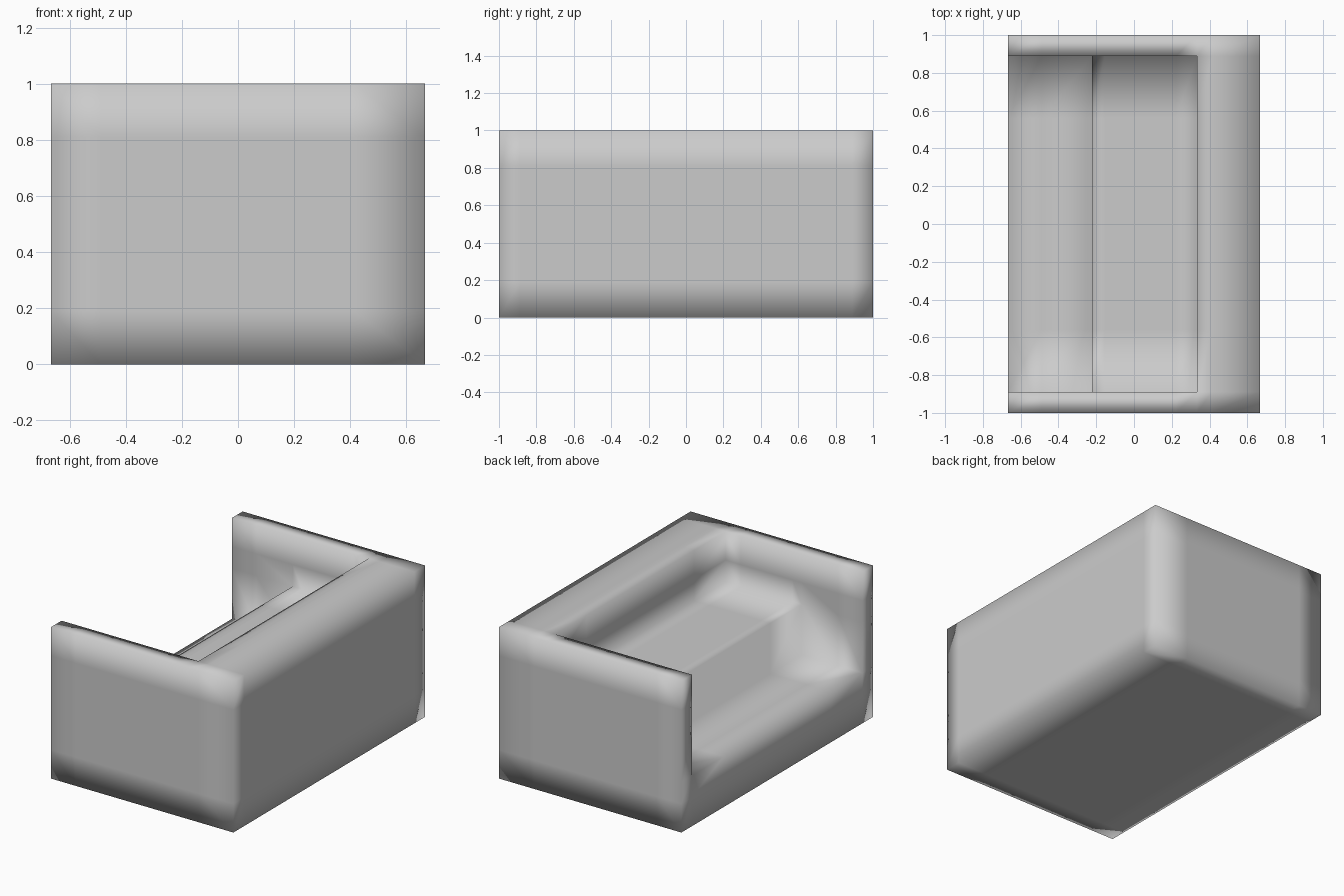
import bpy, bmesh

if "Cube" in bpy.data.objects:
    bpy.data.objects.remove(bpy.data.objects["Cube"])

# Grid lines: real edges of the steps and walls plus support lines for the soft shading
U = 1 / 9
XS = [-6*U, -4.4*U, -2*U, -1.4*U, 2*U, 3*U, 3.7*U, 6*U]
YS = [-1, -8*U, -0.56, 0.56, 8*U, 1]
ZS = [0, 0.19, 1/3, 2/3, 0.81, 1]


def mid(values, i):
    return (values[i] + values[i + 1]) / 2


def solid(c):
    """True where the block is filled: low step, high step, back and two side walls."""
    if any(not 0 <= i < len(v) - 1 for i, v in zip(c, (XS, YS, ZS))):
        return False
    x, y, z = (mid(v, i) for v, i in zip((XS, YS, ZS), c))
    if abs(y) > 8*U or x > 3*U:
        return True
    return z < (1/3 if x < -2*U else 2/3)


bm = bmesh.new()
verts = {}


def vert(key):
    if key not in verts:
        i, j, k = key
        verts[key] = bm.verts.new((XS[i], YS[j], ZS[k]))
    return verts[key]


# Outer skin of the filled cells
for i in range(len(XS) - 1):
    for j in range(len(YS) - 1):
        for k in range(len(ZS) - 1):
            cell = (i, j, k)
            if not solid(cell):
                continue
            for axis in range(3):
                for side in (0, 1):
                    near = list(cell)
                    near[axis] += 2 * side - 1
                    if solid(near):
                        continue
                    a, b = (axis + 1) % 3, (axis + 2) % 3
                    ring = []
                    for da, db in ((0, 0), (1, 0), (1, 1), (0, 1)):
                        p = list(cell)
                        p[axis] += side
                        p[a] += da
                        p[b] += db
                        ring.append(vert(tuple(p)))
                    bm.faces.new(ring if side else ring[::-1])

bmesh.ops.recalc_face_normals(bm, faces=bm.faces)

# One smooth-shaded block, normals shared across the edges
for f in bm.faces:
    f.smooth = True
mesh = bpy.data.meshes.new("stepped_seat")
bm.to_mesh(mesh)
bm.free()
bpy.context.collection.objects.link(bpy.data.objects.new("stepped_seat", mesh))
